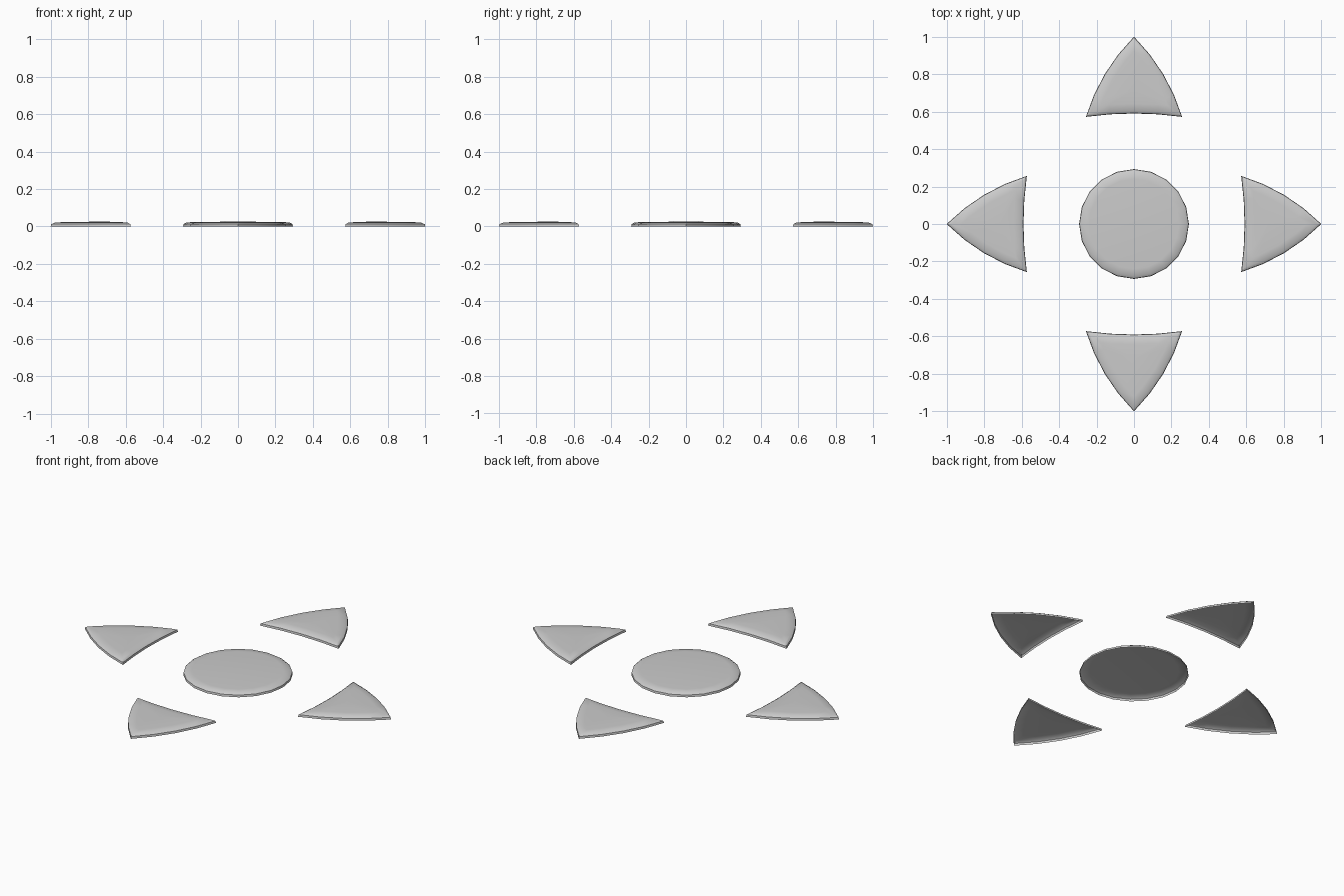
import bpy, bmesh, math
from mathutils import Vector

if "Cube" in bpy.data.objects:
    bpy.data.objects.remove(bpy.data.objects["Cube"])

# (inset from outline, height): wall, chamfer, shallow crown
PROFILE = [(0, 0), (0.002, 0.012), (0.016, 0.021), (0.052, 0.0235)]
PEAK = 0.026


def inset(pts, d):
    """Mitred inset of a counter-clockwise outline."""
    out = []
    n = len(pts)
    for i, p in enumerate(pts):
        a = (p - pts[i - 1]).normalized()
        b = (pts[(i + 1) % n] - p).normalized()
        na, nb = Vector((-a.y, a.x)), Vector((-b.y, b.x))
        out.append(p + (na + nb) * (d / (1 + na.dot(nb))))
    return out


def pad(name, pts, centre, angle=0):
    """Raised shell with an open underside."""
    bm = bmesh.new()
    rings = [[bm.verts.new((p.x, p.y, z)) for p in inset(pts, d)]
             for d, z in PROFILE]
    peak = bm.verts.new((centre[0], centre[1], PEAK))
    n = len(pts)
    for i in range(n):
        j = (i + 1) % n
        for lo, hi in zip(rings, rings[1:]):
            bm.faces.new((lo[i], lo[j], hi[j], hi[i]))
        bm.faces.new((rings[-1][i], rings[-1][j], peak))
    me = bpy.data.meshes.new(name)
    bm.to_mesh(me)
    bm.free()
    ob = bpy.data.objects.new(name, me)
    bpy.context.collection.objects.link(ob)
    ob.rotation_euler.z = angle
    bpy.context.view_layer.objects.active = ob
    ob.select_set(True)
    bpy.ops.object.shade_smooth_by_angle(angle=math.radians(30))
    ob.select_set(False)


def arc(a, b, sag, n=4):
    """Points from a towards b, bulging right of travel; b is left out."""
    a, b = Vector(a), Vector(b)
    d = b - a
    side = Vector((d.y, -d.x)).normalized()
    return [a + d * t + side * (sag * 4 * t * (1 - t))
            for t in (i / n for i in range(n))]


# centre disc
disc = [Vector((math.cos(k * math.tau / 20), math.sin(k * math.tau / 20))) * 0.293
        for k in range(20)]
pad("centre_pad", disc, (0, 0))

# four direction petals around it
tip, right, left = (0, 1.0), (0.257, 0.572), (-0.257, 0.572)
petal = arc(left, right, -0.018) + arc(right, tip, 0.031) + arc(tip, left, 0.031)
for k, side in enumerate(("back", "left", "front", "right")):
    pad(side + "_arrow_pad", petal, (0, 0.715), k * math.pi / 2)
